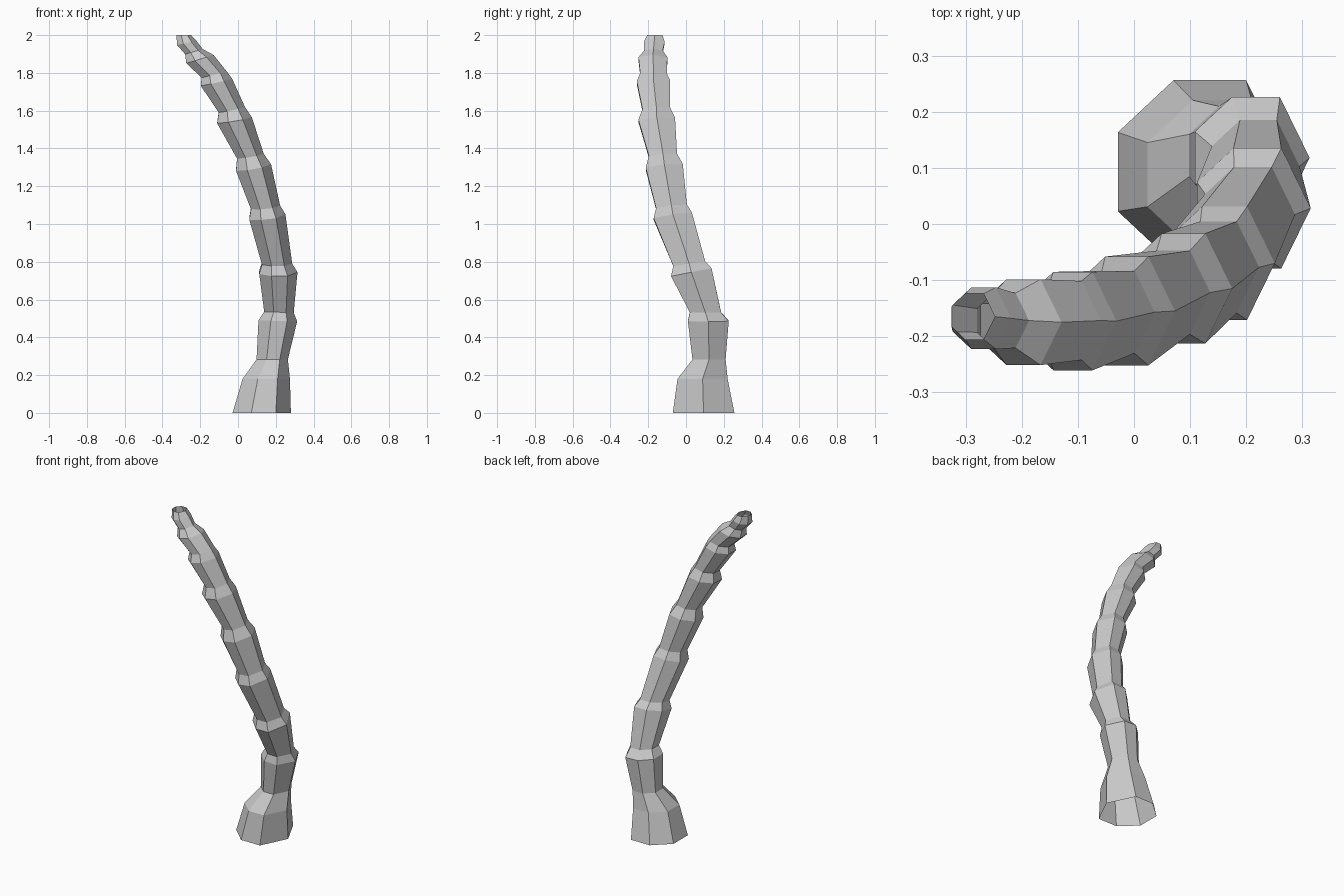
import bpy, bmesh

# Seven-sided trunk cross-section (unit radius, mirrored in y)
half = [(0.5, 1.02), (-0.31, 1.02), (-0.93, 0.44)]
section = [(1, 0)] + half + [(x, -y) for x, y in reversed(half)]

# Rings along the leaning trunk: centre x, y, z, radius, tilt in x, tilt in y
rings = [
    (0.12, 0.093, 0, 0.16, 0, 0),
    (0.145, 0.088, 0.18, 0.13, 0, 0),
    (0.178, 0.122, 0.283, 0.086, 0, 0),
    (0.207, 0.118, 0.487, 0.106, -0.03, 0),
    (0.214, 0.103, 0.533, 0.081, -0.03, 0),
    (0.21, 0.028, 0.745, 0.105, 0, 0.2),
    (0.204, 0.017, 0.79, 0.083, 0, 0.15),
    (0.152, -0.07, 1.04, 0.099, 0.12, 0.15),
    (0.143, -0.077, 1.09, 0.08, 0.1, 0.12),
    (0.079, -0.115, 1.30, 0.096, 0.17, 0.1),
    (0.063, -0.122, 1.36, 0.073, 0.17, 0.08),
    (-0.022, -0.155, 1.55, 0.095, 0.17, 0.06),
    (-0.035, -0.157, 1.605, 0.072, 0.2, 0.05),
    (-0.117, -0.173, 1.75, 0.086, 0.22, 0.03),
    (-0.128, -0.172, 1.79, 0.069, 0.25, 0),
    (-0.204, -0.175, 1.872, 0.075, 0.3, 0),
    (-0.235, -0.172, 1.912, 0.048, 0.3, 0),
    (-0.273, -0.168, 1.958, 0.054, 0.2, 0),
    (-0.288, -0.165, 2.0, 0.04, 0, 0),
]

# Segmented trunk, open at both ends
bm = bmesh.new()
loops = [[bm.verts.new((cx + r * u, cy + r * v, cz + r * (u * tx + v * ty)))
          for u, v in section] for cx, cy, cz, r, tx, ty in rings]
n = len(section)
for a, b in zip(loops, loops[1:]):
    for i in range(n):
        j = (i + 1) % n
        bm.faces.new((a[i], a[j], b[j], b[i]))
mesh = bpy.data.meshes.new("palm_trunk")
bm.to_mesh(mesh)
bm.free()
trunk = bpy.data.objects.new("palm_trunk", mesh)
bpy.context.collection.objects.link(trunk)
